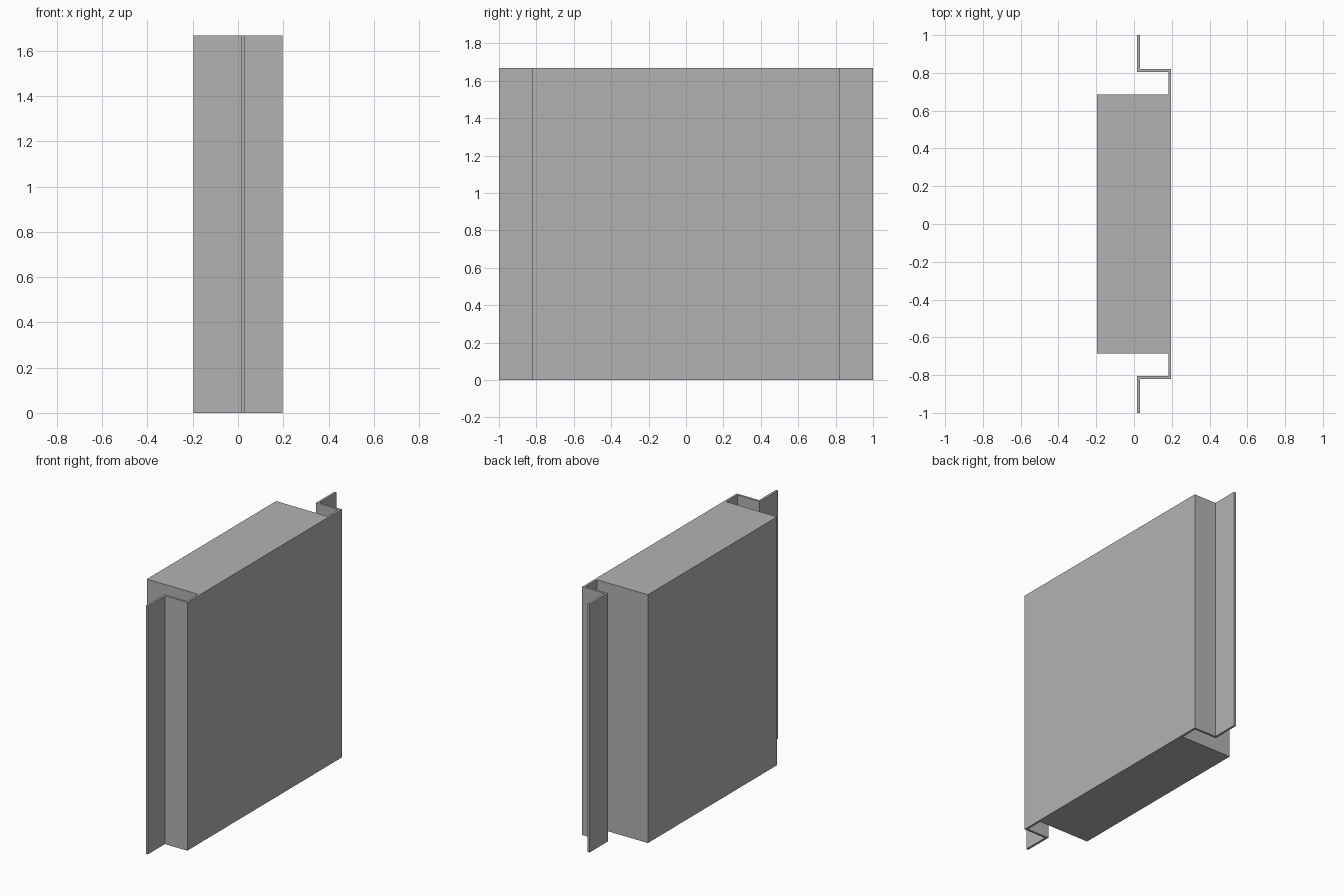
import bpy
import bmesh

default_cube = bpy.data.objects.get("Cube")
if default_cube:
    bpy.data.objects.remove(default_cube, do_unlink=True)

HEIGHT = 1.668
SHEET = 0.015          # sheet thickness
FACE_X = 0.197         # outer face of the panel
FLANGE_X = 0.016       # back of the side flanges
WEB_Y = 0.82           # outside of the returns
CORE_Y = 0.686         # half width of the core block

grey = bpy.data.materials.new("plain grey")
grey.use_nodes = True
colour = (0.45, 0.45, 0.45, 1)
grey.diffuse_color = colour
grey.node_tree.nodes["Principled BSDF"].inputs["Base Color"].default_value = colour

# Half of the plan section: core, face sheet, return and side flange
half = [
    (-FACE_X, CORE_Y),
    (FACE_X - SHEET, CORE_Y),
    (FACE_X - SHEET, WEB_Y - SHEET),
    (FLANGE_X, WEB_Y - SHEET),
    (FLANGE_X, 1),
    (FLANGE_X + SHEET, 1),
    (FLANGE_X + SHEET, WEB_Y),
    (FACE_X, WEB_Y),
]
section = half + [(x, -y) for x, y in reversed(half)]

# Extrude the mirrored section into a solid panel
bm = bmesh.new()
base = bm.faces.new([bm.verts.new((x, y, 0)) for x, y in section])
extruded = bmesh.ops.extrude_face_region(bm, geom=[base], use_keep_orig=True)
top = [v for v in extruded["geom"] if isinstance(v, bmesh.types.BMVert)]
bmesh.ops.translate(bm, verts=top, vec=(0, 0, HEIGHT))
bmesh.ops.recalc_face_normals(bm, faces=bm.faces)

mesh = bpy.data.meshes.new("flanged_panel")
bm.to_mesh(mesh)
bm.free()
mesh.materials.append(grey)
panel = bpy.data.objects.new("flanged_panel", mesh)
bpy.context.collection.objects.link(panel)
